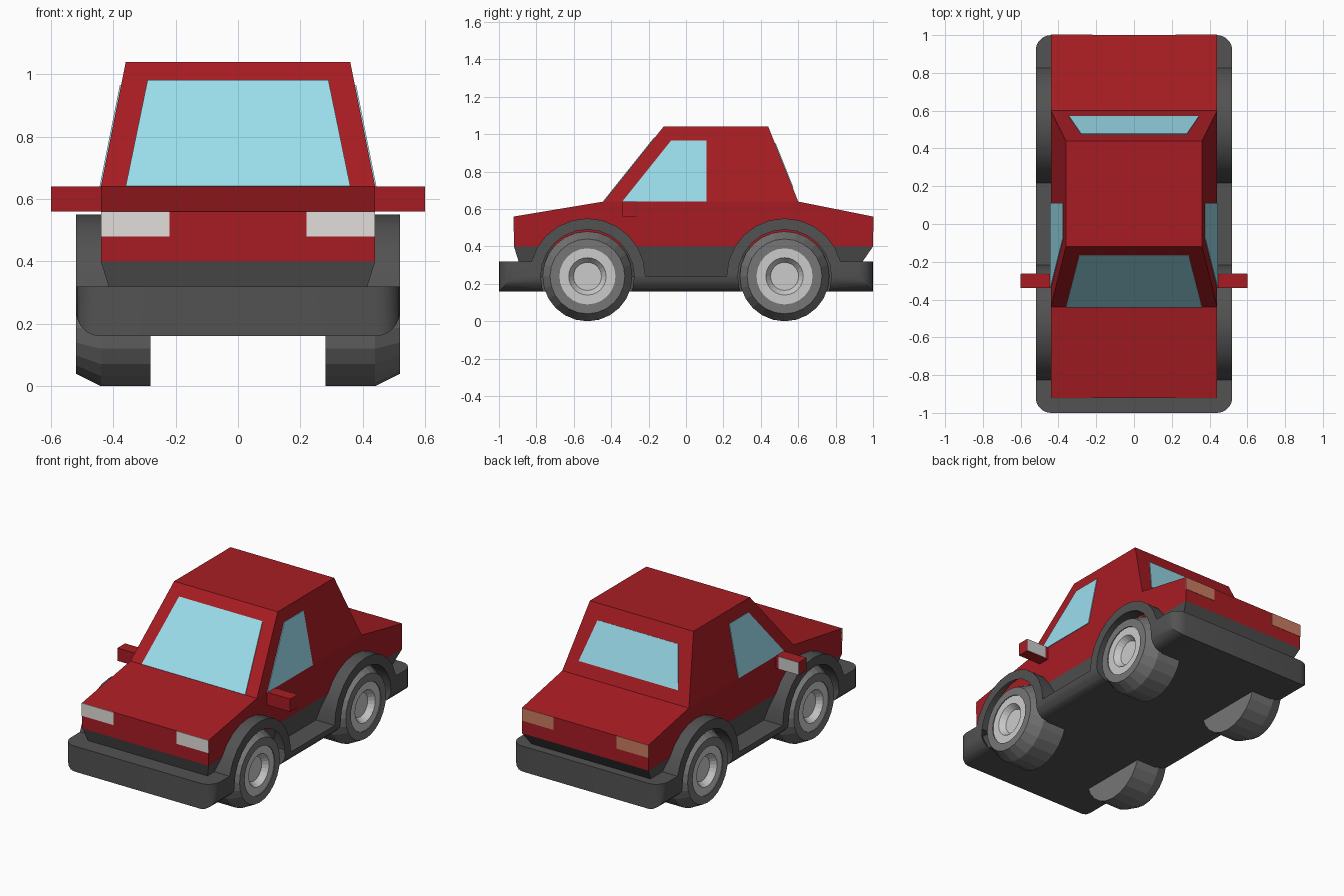
import bpy, bmesh, math
from mathutils import Vector

if "Cube" in bpy.data.objects:
    bpy.data.objects.remove(bpy.data.objects["Cube"])


def material(name, rgb):
    m = bpy.data.materials.new(name)
    m.diffuse_color = (*rgb, 1)
    m.use_nodes = True
    m.node_tree.nodes["Principled BSDF"].inputs["Base Color"].default_value = m.diffuse_color
    return m


RED = material("red_paint", (0.39, 0.012, 0.017))
GLASS = material("glass", (0.33, 0.73, 0.85))
DARK = material("dark_plastic", (0.085, 0.085, 0.085))
TYRE = material("tyre_rubber", (0.18, 0.18, 0.18))
ORANGE = material("tail_light", (0.6, 0.2, 0.12))
WHITE = material("head_light", (0.75, 0.73, 0.7))


def finish(name, bm, mat=None):
    bmesh.ops.recalc_face_normals(bm, faces=bm.faces)
    me = bpy.data.meshes.new(name)
    bm.to_mesh(me)
    bm.free()
    ob = bpy.data.objects.new(name, me)
    bpy.context.collection.objects.link(ob)
    if mat:
        me.materials.append(mat)
    return ob


def loft_mesh(a, b):
    """Closed solid between two matching loops."""
    bm = bmesh.new()
    va, vb = [bm.verts.new(p) for p in a], [bm.verts.new(p) for p in b]
    bm.faces.new(va)
    bm.faces.new(vb)
    for i in range(len(va)):
        j = (i + 1) % len(va)
        bm.faces.new((va[i], va[j], vb[j], vb[i]))
    return bm


def loft(name, a, b, mat=None):
    return finish(name, loft_mesh(a, b), mat)


def rect(x, y0, y1, z):
    return [(-x, y0, z), (x, y0, z), (x, y1, z), (-x, y1, z)]


def box(name, x0, x1, y0, y1, z0, z1, mat=None):
    def ring(z):
        return [(x0, y0, z), (x1, y0, z), (x1, y1, z), (x0, y1, z)]
    return loft(name, ring(z0), ring(z1), mat)


def panel(name, pts, mat, t=0.004):
    """Thin pane straddling the surface it lies on."""
    p = [Vector(q) for q in pts]
    n = (p[1] - p[0]).cross(p[2] - p[0]).normalized() * t
    return loft(name, [q - n for q in p], [q + n for q in p], mat)


def revolve(name, profile, y, side, mat=None, n=24):
    """Turn (radius, x) points around a wheel axle."""
    bm = bmesh.new()
    vs = [bm.verts.new((side * x, y, 0.24 + r)) for r, x in profile]
    es = [bm.edges.new(e) for e in zip(vs, vs[1:])]
    bmesh.ops.spin(bm, geom=vs + es, cent=(0, y, 0.24), axis=(1, 0, 0),
                   angle=math.tau, steps=n, use_duplicate=False)
    bmesh.ops.remove_doubles(bm, verts=bm.verts, dist=1e-4)
    return finish(name, bm, mat)


AXLE = 0.527

# Painted body, cabin and tapered underbody
side = [(-0.92, 0.40), (-0.92, 0.56), (-0.44, 0.64), (0.60, 0.64), (1.0, 0.56), (1.0, 0.40)]
loft("body", [(-0.44, *p) for p in side], [(0.44, *p) for p in side], RED)
loft("cabin", rect(0.44, -0.44, 0.60, 0.64), rect(0.36, -0.12, 0.44, 1.04), RED)
loft("underbody", rect(0.39, -0.87, 0.89, 0.24), rect(0.44, -0.92, 1.0, 0.40), DARK)

# Chassis: bumpers, wheel arches and sills in one profile
arch = [(-AXLE + 0.31 * math.cos(math.radians(a)), 0.24 + 0.31 * math.sin(math.radians(a)))
        for a in range(165, -1, -15)]
half = [(-1, 0.16), (-1, 0.32)] + arch
prof = half + [(-y, z) for y, z in reversed(half)]
bm = loft_mesh([(-0.52, *p) for p in prof], [(0.52, *p) for p in prof])
corners = [e for e in bm.edges if all(abs(v.co.y) > 0.99 for v in e.verts)
           and abs(e.verts[0].co.x - e.verts[1].co.x) < 0.01]
bmesh.ops.bevel(bm, geom=corners, offset=0.08, segments=5, profile=0.5, affect='EDGES')
chassis = finish("chassis", bm, DARK)

# Wheels, with matching openings cut in the arches
bpy.context.view_layer.objects.active = chassis
for s in (-1, 1):
    for y in (-AXLE, AXLE):
        tag = ("left" if s < 0 else "right") + ("_front" if y < 0 else "_rear")
        cut = revolve("cutter", [(0, 0.42), (0.25, 0.42), (0.25, 0.6), (0, 0.6)], y, s)
        cut.hide_render = True
        mod = chassis.modifiers.new("arch_opening", 'BOOLEAN')
        mod.operation, mod.object, mod.solver = 'DIFFERENCE', cut, 'EXACT'
        bpy.ops.object.modifier_apply(modifier=mod.name)
        bpy.data.objects.remove(cut)
        revolve(tag + "_tyre", [(0, 0.28), (0.24, 0.28), (0.24, 0.44), (0.20, 0.52),
                                (0.15, 0.52), (0.15, 0.46), (0, 0.46)], y, s, TYRE)
        revolve(tag + "_rim", [(0, 0.45), (0.15, 0.45), (0.15, 0.515), (0.10, 0.515),
                               (0.075, 0.48), (0, 0.48)], y, s)
chassis.select_set(True)
bpy.ops.object.shade_smooth_by_angle(angle=math.radians(30))

# Front and rear glass
panel("windscreen", [(-0.36, -0.44, 0.64), (0.36, -0.44, 0.64),
                     (0.29, -0.168, 0.98), (-0.29, -0.168, 0.98)], GLASS)
panel("rear_window", [(-0.345, 0.57, 0.715), (0.345, 0.57, 0.715),
                      (0.28, 0.475, 0.9525), (-0.28, 0.475, 0.9525)], GLASS)

# Parts on both sides: windows, mirrors, lights
for s, tag in ((-1, "left_"), (1, "right_")):
    pane = [(-0.34, 0.64), (-0.08, 0.965), (0.11, 0.965), (0.11, 0.64)]
    panel(tag + "window", [(s * (0.44 - 0.2 * (z - 0.64)), y, z) for y, z in pane], GLASS)
    box(tag + "mirror", s * 0.43, s * 0.60, -0.34, -0.265, 0.56, 0.64, RED)
    box(tag + "mirror_glass", s * 0.46, s * 0.599, -0.27, -0.262, 0.561, 0.639)
    box(tag + "headlight", s * 0.22, s * 0.44, -0.923, -0.91, 0.48, 0.56, WHITE)
    box(tag + "tail_light", s * 0.22, s * 0.44, 0.99, 1.002, 0.48, 0.56, ORANGE)
